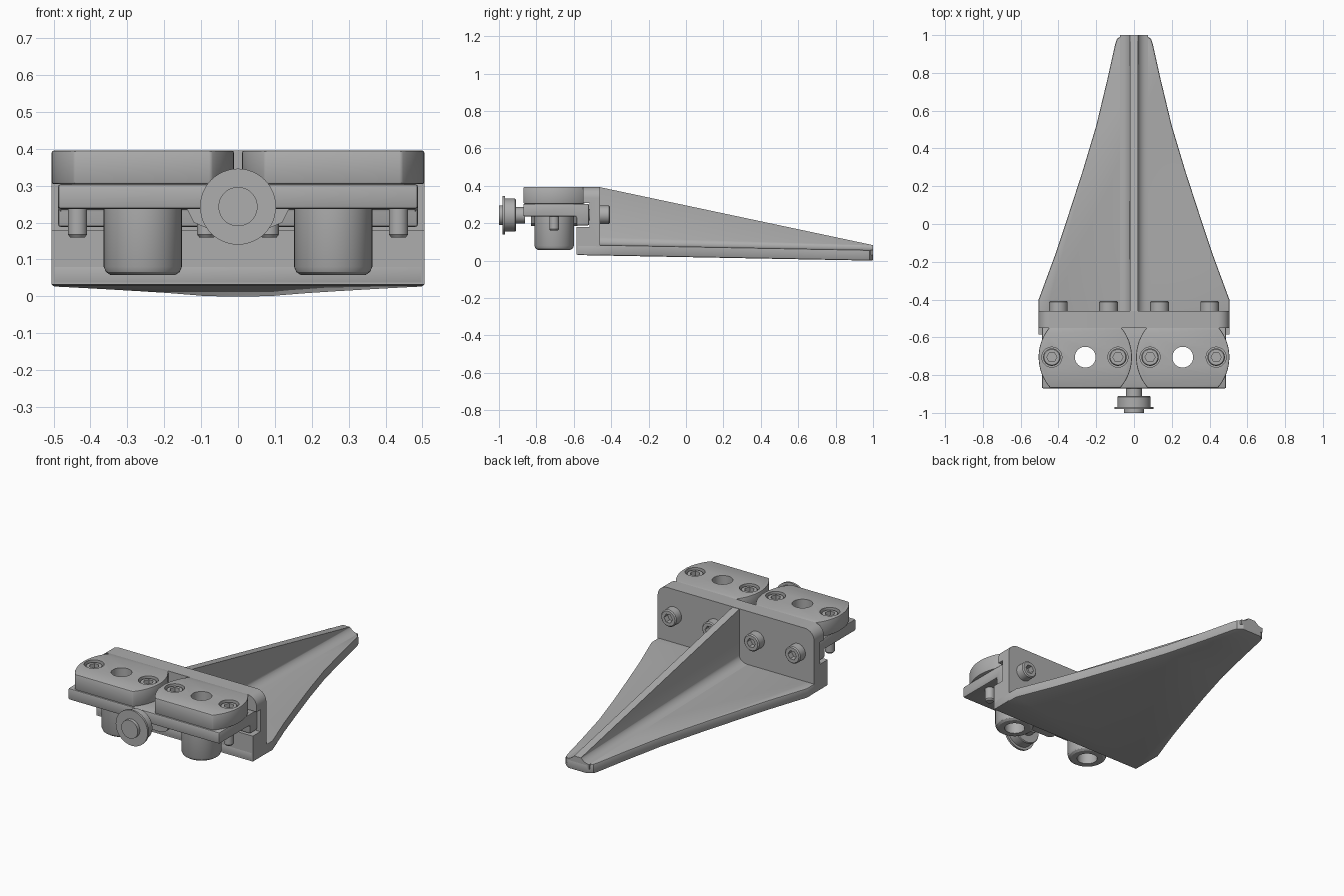
import bpy, bmesh, math
from mathutils import Matrix, Vector

cube = bpy.data.objects.get("Cube")
if cube:
    bpy.data.objects.remove(cube)

metal = bpy.data.materials.new("plain_grey")
metal.use_nodes = True
GREY = (0.42, 0.42, 0.42, 1)
metal.diffuse_color = GREY
metal.node_tree.nodes["Principled BSDF"].inputs["Base Color"].default_value = GREY


def finish(bm, name):
    bmesh.ops.recalc_face_normals(bm, faces=bm.faces)
    mesh = bpy.data.meshes.new(name)
    bm.to_mesh(mesh)
    bm.free()
    mesh.materials.append(metal)
    obj = bpy.data.objects.new(name, mesh)
    bpy.context.collection.objects.link(obj)
    return obj


def prism(outline, axis, lo, hi):
    """Extrude a 2D outline along an axis."""
    place = {"x": lambda a, b, t: (t, a, b),
             "y": lambda a, b, t: (a, t, b),
             "z": lambda a, b, t: (a, b, t)}[axis]
    bm = bmesh.new()
    ends = [[bm.verts.new(place(a, b, t)) for a, b in outline] for t in (lo, hi)]
    for ring in ends:
        bm.faces.new(ring)
    n = len(outline)
    for i in range(n):
        j = (i + 1) % n
        bm.faces.new((ends[0][i], ends[0][j], ends[1][j], ends[1][i]))
    return bm


def lathe(name, profile, centre, axis="z", sides=48, closed=False):
    """Revolve (radius, height) points about the z or y direction."""
    bm = bmesh.new()
    verts = [bm.verts.new((r, 0, h)) for r, h in profile]
    pairs = list(zip(verts, verts[1:]))
    if closed:
        pairs.append((verts[-1], verts[0]))
    edges = [bm.edges.new(p) for p in pairs]
    bmesh.ops.spin(bm, geom=verts + edges, cent=(0, 0, 0), axis=(0, 0, 1),
                   angle=math.tau, steps=sides, use_merge=False)
    bmesh.ops.remove_doubles(bm, verts=bm.verts, dist=1e-5)
    turn = Matrix.Rotation(-math.pi / 2, 4, "X") if axis == "y" else Matrix()
    bm.transform(Matrix.Translation(Vector(centre)) @ turn)
    return finish(bm, name)


def rod(name, radius, lo, hi, centre, axis="z", sides=48):
    return lathe(name, [(0, lo), (radius, lo), (radius, hi), (0, hi)], centre, axis, sides)


def apply(obj, mod):
    with bpy.context.temp_override(object=obj, active_object=obj):
        bpy.ops.object.modifier_apply(modifier=mod.name)


def cut(obj, cutter):
    mod = obj.modifiers.new("cut", "BOOLEAN")
    mod.operation, mod.solver, mod.object = "DIFFERENCE", "EXACT", cutter
    cutter.hide_render = True
    apply(obj, mod)
    bpy.data.objects.remove(cutter)


def soften(obj, width):
    mod = obj.modifiers.new("soften", "BEVEL")
    mod.width, mod.segments, mod.limit_method = width, 2, "ANGLE"
    mod.angle_limit = math.radians(40)
    apply(obj, mod)


TIP, FRONT, WALL = 1.0, -0.585, -0.46


def floor_z(y):
    return 0.03 * (TIP - y) / (TIP - FRONT)


# Tapering base plate with a rounded tip
half = [(0.505, FRONT), (0.505, -0.40), (0.42, -0.17), (0.35, 0.04), (0.272, 0.28),
        (0.2, 0.52), (0.14, 0.77), (0.1, 0.95), (0.09, 0.98), (0.06, TIP)]
bm = prism(half + [(-x, y) for x, y in reversed(half)], "z", 0, 1)
for v in bm.verts:
    v.co.z = floor_z(v.co.y) + v.co.z * 0.057
soften(finish(bm, "base_plate"), 0.008)

# Upright wall with a slot for the carriage
wall = [(FRONT, 0.032), (WALL, 0.032), (WALL, 0.395), (-0.55, 0.395),
        (-0.55, 0.308), (-0.515, 0.308), (-0.515, 0.18), (FRONT, 0.18)]
bm = prism(wall, "x", -0.505, 0.505)
corners = [e for e in bm.edges if all(v.co.z > 0.39 for v in e.verts)
           and abs(e.verts[0].co.x - e.verts[1].co.x) < 0.01]
bmesh.ops.bevel(bm, geom=corners, offset=0.06, segments=8, profile=0.5, affect="EDGES")
finish(bm, "upright_wall")

# Sloping centre rib with a filleted foot
bm = bmesh.new()
rings = []
for y, top in ((WALL - 0.01, 0.395), (TIP, 0.083)):
    deck = floor_z(y) + 0.05
    foot = [(0.075, deck - 0.02), (0.075, deck + 0.007)]
    for k in range(1, 6):
        a = k / 5 * math.pi / 2
        foot.append((0.075 - 0.053 * math.sin(a),
                     min(deck + 0.007 + 0.04 * (1 - math.cos(a)), top - 0.002)))
    foot.append((0.022, top))
    ring = foot + [(-x, z) for x, z in reversed(foot)]
    rings.append([bm.verts.new((x, y, z)) for x, z in ring])
    bm.faces.new(rings[-1])
for i in range(len(rings[0])):
    bm.faces.new((rings[0][i - 1], rings[0][i], rings[1][i], rings[1][i - 1]))
finish(bm, "centre_rib")

# Carriage slab with a hook that sits in the wall slot
slab = [(-0.87, 0.237), (FRONT, 0.237), (FRONT, 0.188), (-0.518, 0.188),
        (-0.518, 0.304), (-0.87, 0.304)]
carriage = finish(prism(slab, "x", -0.488, 0.488), "carriage_slab")
soften(carriage, 0.008)
boss = [(-0.14, 0.24), (-0.12, 0.2), (-0.085, 0.185),
        (0.085, 0.185), (0.12, 0.2), (0.14, 0.24)]
finish(prism(boss, "y", -0.83, -0.58), "carriage_boss")

# Clamp blocks, barrels and screws on each side
MID_Y, BORE = -0.705, 0.055
for side, label in ((1, "left"), (-1, "right")):
    cx = side * 0.258
    centre = (cx, MID_Y, 0)
    reach = math.asin(0.163 / 0.247)
    outline = []
    for start in (0, math.pi):
        for k in range(-8, 9):
            a = start + reach * k / 8
            outline.append((cx + 0.247 * math.cos(a), MID_Y + 0.247 * math.sin(a)))
    block = finish(prism(outline, "z", 0.304, 0.395), label + "_clamp_block")
    soften(block, 0.006)
    cut(block, rod("bore", BORE, 0.2, 0.5, centre))
    cut(carriage, rod("bore", BORE, 0.2, 0.5, centre))
    lathe(label + "_barrel",
          [(BORE, 0.24), (0.106, 0.24), (0.106, 0.08), (0.1, 0.066), (0.088, 0.058),
           (BORE, 0.058)], centre, closed=True)
    for x, spot in ((0.085, "inner"), (0.435, "outer")):
        at = (side * x, MID_Y, 0)
        cut(block, rod("counterbore", 0.053, 0.345, 0.5, at))
        screw = lathe(f"{label}_{spot}_screw",
                      [(0, 0.16), (0.02, 0.16), (0.026, 0.168), (0.026, 0.34), (0.046, 0.34),
                       (0.046, 0.38), (0.041, 0.386), (0, 0.386)], at)
        cut(screw, rod("socket", 0.027, 0.355, 0.5, at, sides=6))

    # Socket bolts on the back of the wall
    for x, spot in ((0.135, "inner"), (0.4, "outer")):
        at = (side * x, 0, 0.245)
        bolt = lathe(f"{label}_{spot}_wall_bolt",
                     [(0, -0.53), (0.03, -0.53), (0.03, WALL - 0.01), (0.049, WALL - 0.01),
                      (0.049, -0.413), (0.043, -0.407), (0, -0.407)], at, "y")
        cut(bolt, rod("socket", 0.027, -0.44, -0.3, at, "y", 6))

# Thumb screw at the front
lathe("thumb_screw",
      [(0, -1.0), (0.053, -1.0), (0.053, -0.98), (0.103, -0.98), (0.103, -0.968),
       (0.088, -0.968), (0.088, -0.915), (0.084, -0.91), (0.043, -0.91), (0.043, -0.86),
       (0, -0.86)], (0, 0, 0.243), "y")

# Smooth round surfaces, keep hard edges crisp
bpy.ops.object.select_all(action="DESELECT")
for obj in bpy.context.scene.objects:
    if obj.type == "MESH":
        obj.select_set(True)
        bpy.context.view_layer.objects.active = obj
bpy.ops.object.shade_smooth_by_angle(angle=math.radians(30))
